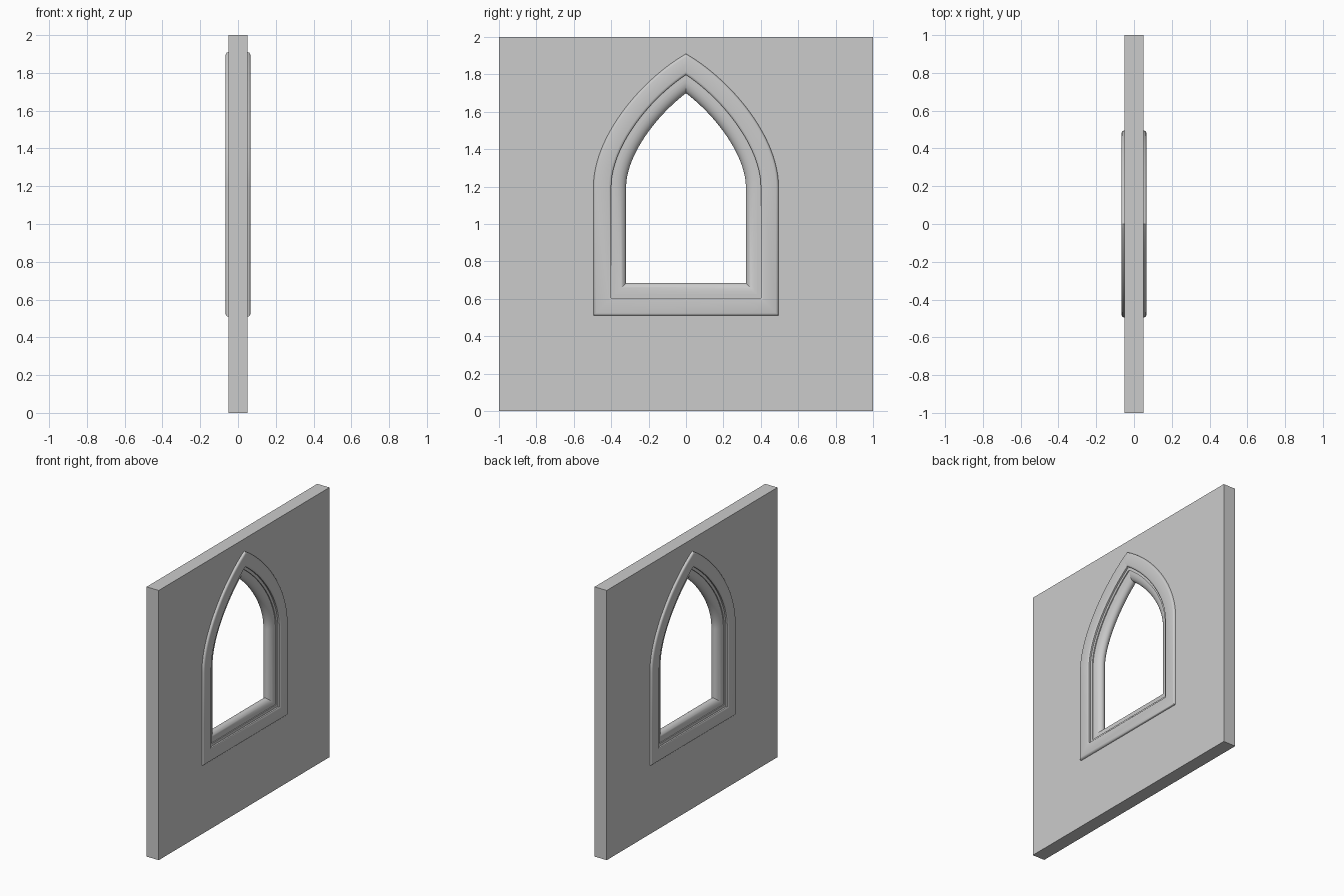
import bpy, bmesh, math
from mathutils import Vector

if "Cube" in bpy.data.objects:
    bpy.data.objects.remove(bpy.data.objects["Cube"])

SPRING, APEX, HALF, SILL = 1.2, 1.91, 0.495, 0.51
T = 0.05  # half wall thickness
SEG = 28


def arch_path():
    """Closed counter-clockwise pointed-arch outline in the (y, z) plane."""
    p0, p1 = Vector((HALF, SPRING)), Vector((HALF, SPRING + 0.26))
    p2, p3 = Vector((0.25, APEX - 0.145)), Vector((0, APEX))
    side = []
    for i in range(SEG + 1):
        t = i / SEG
        u = 1 - t
        side.append(p0*u**3 + p1*3*u*u*t + p2*3*u*t*t + p3*t**3)
    left = [Vector((-p.x, p.y)) for p in reversed(side[:-1])]
    return [Vector((-HALF, SILL)), Vector((HALF, SILL))] + side + left


def inset(path, d):
    """Move the outline inwards by d with mitred corners."""
    out = []
    for i, p in enumerate(path):
        a = (p - path[i-1]).normalized()
        b = (path[(i+1) % len(path)] - p).normalized()
        n1, n2 = Vector((-a.y, a.x)), Vector((-b.y, b.x))
        out.append(p + (n1 + n2) * d / (1 + n1.dot(n2)))
    return out


def finish(name, bm):
    bmesh.ops.recalc_face_normals(bm, faces=bm.faces)
    me = bpy.data.meshes.new(name)
    bm.to_mesh(me)
    bm.free()
    ob = bpy.data.objects.new(name, me)
    bpy.context.collection.objects.link(ob)
    return ob


path = arch_path()

# wall slab with an arched opening on both faces
bm = bmesh.new()
square = [Vector(c) for c in ((-1, 0), (1, 0), (1, 2), (-1, 2))]
corners = []
for x in (-T, T):
    edges = []
    for loop in (square, path):
        vs = [bm.verts.new((x, p.x, p.y)) for p in loop]
        edges += [bm.edges.new((vs[i-1], vs[i])) for i in range(len(vs))]
        if loop is square:
            corners.append(vs)
    bmesh.ops.triangle_fill(bm, edges=edges, use_beauty=True)
for i in range(4):
    bm.faces.new((corners[0][i-1], corners[0][i], corners[1][i], corners[1][i-1]))
bmesh.ops.dissolve_limit(bm, angle_limit=0.001, verts=[], edges=bm.edges)
finish("wall", bm)

# moulded frame: (inset, x) profile, raised band, step, rounded reveal
half = [(0, T), (0.002, 0.059), (0.007, 0.064), (0.014, 0.066), (0.082, 0.066),
        (0.09, 0.064), (0.095, 0.059), (0.095, 0.047), (0.115, 0.047),
        (0.115, 0.04)]
for i in range(1, 9):
    a = math.pi / 2 * i / 8
    half.append((0.115 + 0.06*math.sin(a), 0.04*math.cos(a)))
profile = half + [(d, -x) for d, x in reversed(half[:-1])]

bm = bmesh.new()
rings = [[bm.verts.new((x, p.x, p.y)) for p in inset(path, d)] for d, x in profile]
for r, s in zip(rings, rings[1:]):
    for i in range(len(r)):
        bm.faces.new((r[i-1], r[i], s[i], s[i-1]))
frame = finish("window_frame", bm)
# orient the open shell away from the inside of the wall
c = frame.data.polygons[len(path)*4]
if c.normal.x < 0:
    frame.data.flip_normals()
bpy.context.view_layer.objects.active = frame
frame.select_set(True)
bpy.ops.object.shade_smooth_by_angle(angle=math.radians(35))
